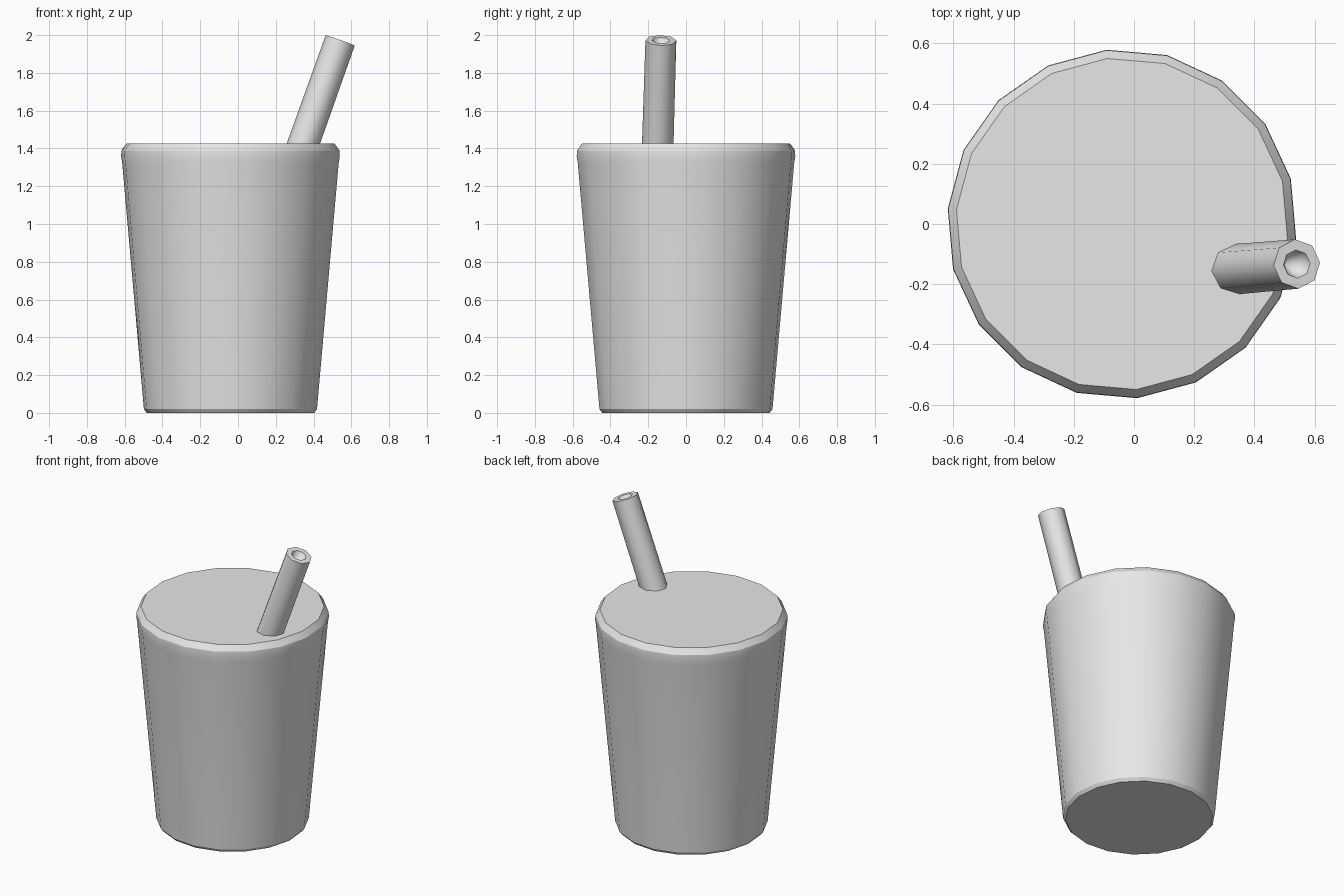
import bpy, bmesh, math
from mathutils import Vector, Matrix

cube = bpy.data.objects.get("Cube")
if cube:
    bpy.data.objects.remove(cube, do_unlink=True)

# One plain colour for the whole model
grey = bpy.data.materials.new("light_grey")
grey.use_nodes = True
grey.diffuse_color = (0.8, 0.8, 0.8, 1)
grey.node_tree.nodes["Principled BSDF"].inputs["Base Color"].default_value = (0.8, 0.8, 0.8, 1)


def lathe(name, profile, sides, turn, matrix, smooth_angle):
    """Closed solid from (radius, height) rings, bottom to top; radius 0 makes a tip."""
    bm = bmesh.new()
    rings = []
    for r, z in profile:
        if r == 0:
            rings.append([bm.verts.new((0, 0, z))])
            continue
        angles = [math.radians(turn) + math.tau * i / sides for i in range(sides)]
        rings.append([bm.verts.new((r * math.cos(a), r * math.sin(a), z)) for a in angles])
    for low, high in zip(rings, rings[1:]):
        for i in range(sides):
            j = (i + 1) % sides
            if len(high) == 1:
                bm.faces.new((low[i], low[j], high[0]))
            else:
                bm.faces.new((low[i], low[j], high[j], high[i]))
    bm.faces.new(rings[0][::-1])
    if len(rings[-1]) > 1:
        bm.faces.new(rings[-1])
    bmesh.ops.recalc_face_normals(bm, faces=bm.faces)
    mesh = bpy.data.meshes.new(name)
    bm.to_mesh(mesh)
    bm.free()
    mesh.materials.append(grey)
    obj = bpy.data.objects.new(name, mesh)
    bpy.context.collection.objects.link(obj)
    obj.matrix_world = matrix
    bpy.ops.object.select_all(action='DESELECT')
    obj.select_set(True)
    bpy.context.view_layer.objects.active = obj
    bpy.ops.object.shade_smooth_by_angle(angle=math.radians(smooth_angle))
    return obj


# Tapered cup with a chamfered foot and a flat, chamfered lid
cup_profile = [(0.445, 0), (0.46, 0.02), (0.467, 0.1), (0.575, 1.32),
               (0.581, 1.36), (0.579, 1.39), (0.552, 1.427)]
lathe("cup", cup_profile, 18, 15, Matrix.Translation((-0.04, 0, 0)), 30)

# Leaning straw with a tapered hole in its upper end
base, tip = Vector((0.305, -0.153, 1.31)), Vector((0.541, -0.133, 1.972))
axis = tip - base
length = axis.length
lean = Vector((0, 0, 1)).rotation_difference(axis).to_matrix().to_4x4()
straw_profile = [(0.084, 0), (0.082, length), (0.047, length), (0, length - 0.11)]
lathe("straw", straw_profile, 8, 4, Matrix.Translation(base) @ lean, 50)
